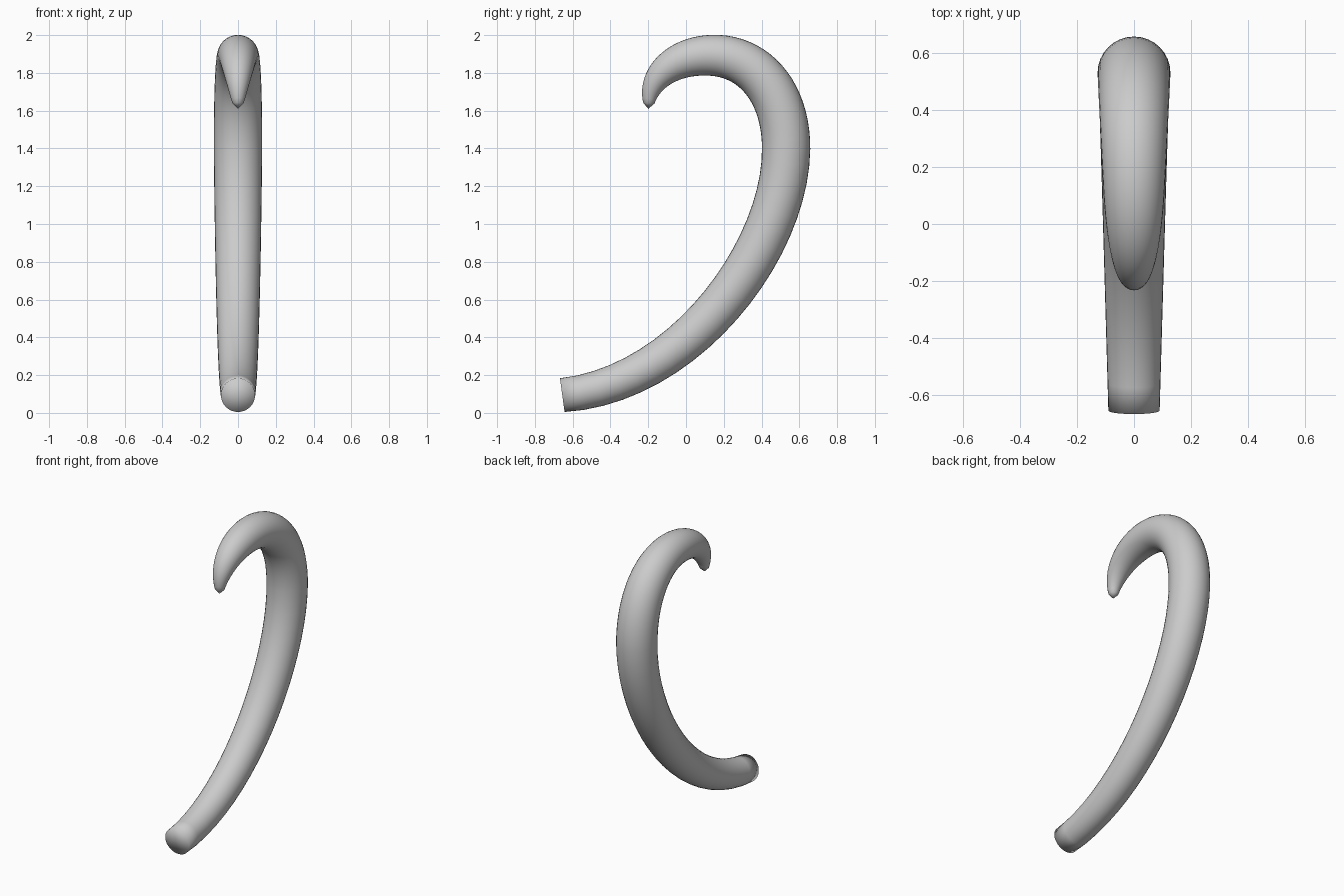
import bpy, bmesh, math
from mathutils import Vector
from mathutils.geometry import interpolate_bezier

cube = bpy.data.objects.get("Cube")
if cube:
    bpy.data.objects.remove(cube, do_unlink=True)

grey = bpy.data.materials.new("plain grey")
grey.use_nodes = True
grey.diffuse_color = (0.6, 0.6, 0.6, 1)
grey.node_tree.nodes["Principled BSDF"].inputs["Base Color"].default_value = (0.6, 0.6, 0.6, 1)

SIDES, STEPS = 32, 20

# Centre line in the y-z plane: (point, handle, handle, point) with radii along each span
spans = [
    ((-0.655, 0.094), (0.0, 0.15), (0.53, 0.87), (0.53, 1.4), (0.09, 0.109, 0.123, 0.128)),
    ((0.53, 1.4), (0.53, 1.7), (0.36, 1.893), (0.13, 1.893), (0.128, 0.128, 0.12, 0.108)),
    ((0.13, 1.893), (-0.05, 1.893), (-0.19, 1.79), (-0.197, 1.64), (0.108, 0.098, 0.075, 0.03)),
]


def cubic(v, t):
    s = 1 - t
    return v[0]*s**3 + 3*v[1]*s*s*t + 3*v[2]*s*t*t + v[3]*t**3


path, radii = [], []
for i, (a, b, c, d, r) in enumerate(spans):
    pts = interpolate_bezier(*[Vector((0, *p)) for p in (a, b, c, d)], STEPS + 1)
    rad = [cubic(r, k / STEPS) for k in range(STEPS + 1)]
    skip = 1 if i else 0
    path += pts[skip:]
    radii += rad[skip:]

# Sweep round rings along the centre line
bm = bmesh.new()
rings = []
side = Vector((1, 0, 0))
for i, (p, r) in enumerate(zip(path, radii)):
    tangent = (path[min(i + 1, len(path) - 1)] - path[max(i - 1, 0)]).normalized()
    up = side.cross(tangent)
    rings.append([bm.verts.new(p + r * (math.cos(q) * side + math.sin(q) * up))
                  for q in (math.tau * k / SIDES for k in range(SIDES))])
for lo, hi in zip(rings, rings[1:]):
    for k in range(SIDES):
        n = (k + 1) % SIDES
        bm.faces.new((lo[k], lo[n], hi[n], hi[k]))

# Flat base cap and short pointed tip
base = bm.verts.new(path[0])
tip = bm.verts.new(path[-1] + Vector((0, -0.003, -0.03)))
for k in range(SIDES):
    n = (k + 1) % SIDES
    bm.faces.new((base, rings[0][n], rings[0][k]))
    bm.faces.new((tip, rings[-1][k], rings[-1][n]))
bmesh.ops.recalc_face_normals(bm, faces=bm.faces)
for f in bm.faces:
    f.smooth = True

mesh = bpy.data.meshes.new("curved_tail")
bm.to_mesh(mesh)
bm.free()
mesh.materials.append(grey)
tail = bpy.data.objects.new("curved_tail", mesh)
bpy.context.collection.objects.link(tail)
